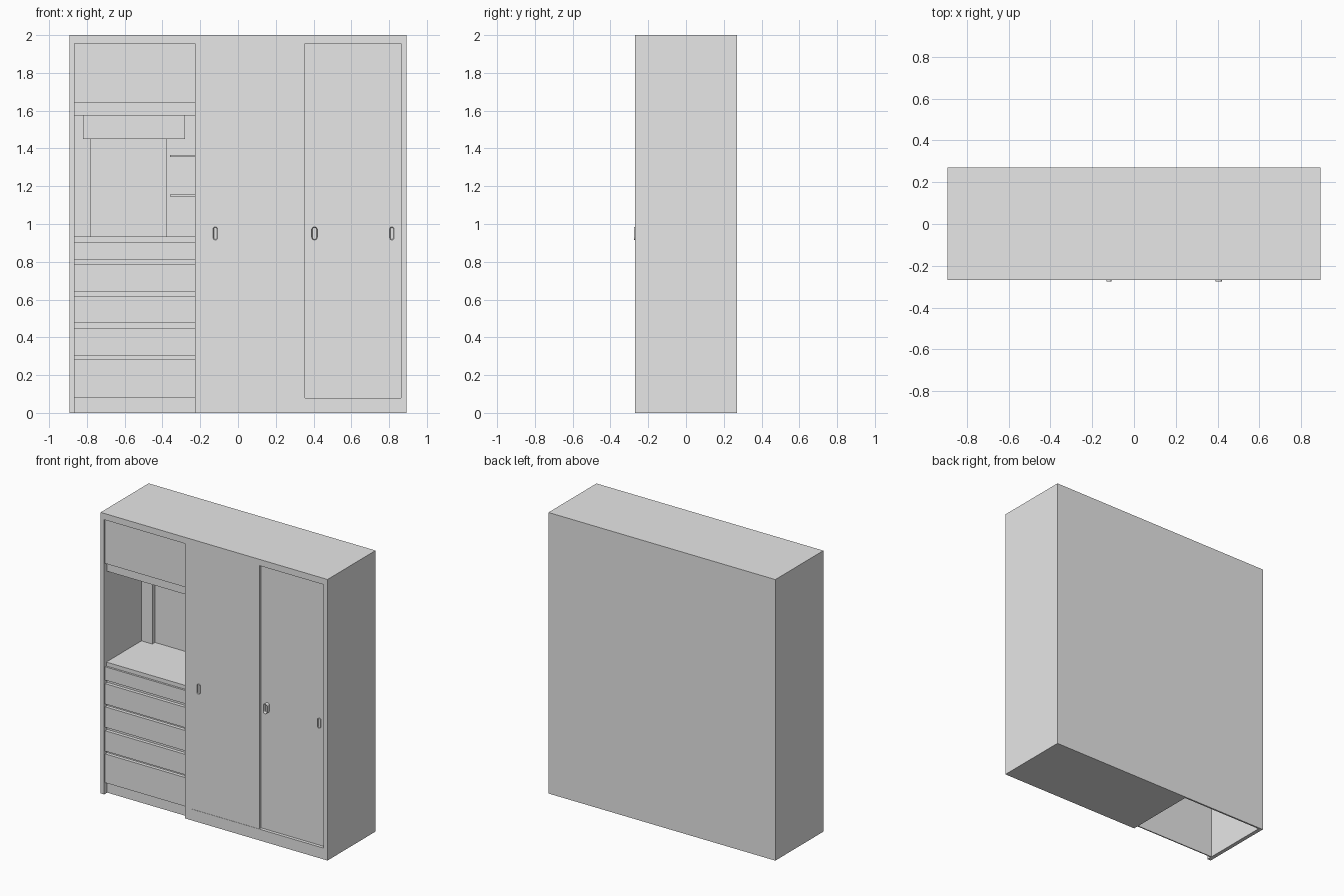
import bpy, bmesh, math

if "Cube" in bpy.data.objects:
    bpy.data.objects.remove(bpy.data.objects["Cube"])

grey = bpy.data.materials.new("plain_grey")
grey.diffuse_color = (0.8, 0.8, 0.8, 1)
grey.use_nodes = True
grey.node_tree.nodes["Principled BSDF"].inputs["Base Color"].default_value = grey.diffuse_color

# Overall extents and main divisions
X, F, B, H = 0.893, -0.269, 0.271, 2.0      # half width, front, back, height
L, M, D, R = -0.865, -0.227, -0.175, 0.862  # left bay edges, door opening edges
TOP, KICK = 1.955, 0.08


def finish(name, bm):
    bmesh.ops.recalc_face_normals(bm, faces=bm.faces[:])
    me = bpy.data.meshes.new(name)
    bm.to_mesh(me)
    bm.free()
    me.materials.append(grey)
    ob = bpy.data.objects.new(name, me)
    bpy.context.collection.objects.link(ob)
    return ob


def box(name, x0, x1, y0, y1, z0, z1):
    bm = bmesh.new()
    bmesh.ops.create_cube(bm, size=1)
    for v in bm.verts:
        v.co = ((x0 + x1) / 2 + v.co.x * (x1 - x0),
                (y0 + y1) / 2 + v.co.y * (y1 - y0),
                (z0 + z1) / 2 + v.co.z * (z1 - z0))
    return finish(name, bm)


def pull(name, x, y, depth, w=0.024, h=0.07, z=0.95):
    """Rounded upright finger pull with a dished centre."""
    bm = bmesh.new()
    r, n = w / 2, 8
    pts = []
    for side in (1, -1):
        for i in range(n + 1):
            a = math.pi * i / n + (0 if side > 0 else math.pi)
            pts.append((x + r * math.cos(a), y,
                        z + side * (h / 2 - r) + r * math.sin(a)))
    face = bm.faces.new([bm.verts.new(p) for p in pts])
    ext = bmesh.ops.extrude_face_region(bm, geom=[face])
    front = next(g for g in ext["geom"] if isinstance(g, bmesh.types.BMFace))
    for v in front.verts:
        v.co.y -= depth
    bmesh.ops.inset_region(bm, faces=[front], thickness=0.004)
    for v in front.verts:
        v.co.y += depth * 0.7
    return finish(name, bm)


# Carcass
box("left_side", -X, L, F, B, 0, TOP)
box("right_side", R, X, F, B, 0, TOP)
box("top_panel", -X, X, F, B, TOP, H)
box("partition", M, D, F, B, 0, TOP)
box("back_panel", L, M, B - 0.012, B, 0, TOP)
box("wardrobe_back", D, R, B - 0.012, B, KICK, TOP)
box("wardrobe_base", D, R, F, B, 0, KICK)

# Sliding doors: the right one runs behind the left one
box("left_door", D, 0.355, F + 0.002, F + 0.022, KICK, TOP)
box("right_door", 0.345, R, F + 0.023, F + 0.043, KICK, TOP)

# Finger pulls
pull("left_door_pull", -0.12, F + 0.002, 0.008)
pull("right_door_pull", 0.405, F + 0.023, 0.029, w=0.03)
pull("right_door_edge_pull", 0.815, F + 0.023, 0.008)

# Drawer stack: proud fronts over a set-back panel, so finger gaps show
front_y, rail_y = F + 0.01, F + 0.034
box("drawer_backing", L, M, rail_y, rail_y + 0.008, 0, 0.905)
gaps = [(KICK, KICK), (0.285, 0.305), (0.45, 0.475), (0.62, 0.64),
        (0.785, 0.81), (0.905, 0.93)]
for i in range(len(gaps) - 1):
    box(f"drawer_front_{i + 1}", L, M, front_y, rail_y,
        gaps[i][1], gaps[i + 1][0])

# Open niche with counter, rail and upper cupboard
N = 0.15
box("counter", L, M, rail_y - 0.01, B - 0.012, 0.905, 0.933)
box("niche_ceiling", L, M, rail_y + 0.012, B - 0.012, 1.575, 1.595)
box("niche_rail", L, M, rail_y, rail_y + 0.012, 1.575, 1.66)
box("upper_cupboard_front", L, M, front_y, rail_y, 1.64, TOP)
box("upper_cupboard_backing", L, M, rail_y, rail_y + 0.012, 1.66, TOP)

# Niche back wall framing a set-back mirror
box("niche_wall_left", L, -0.78, N, N + 0.03, 0.933, 1.575)
box("niche_wall_right", -0.38, M, N, N + 0.03, 0.933, 1.575)
box("niche_wall_top", -0.78, -0.38, N, N + 0.03, 1.45, 1.575)
box("mirror", -0.78, -0.38, N + 0.03, N + 0.04, 0.933, 1.45)

# Light box and small side shelves
box("light_box", -0.82, -0.28, N - 0.1, N, 1.45, 1.575)
for i, z in enumerate((1.15, 1.36)):
    box(f"small_shelf_{i + 1}", -0.36, M, N - 0.12, N, z - 0.005, z + 0.005)
